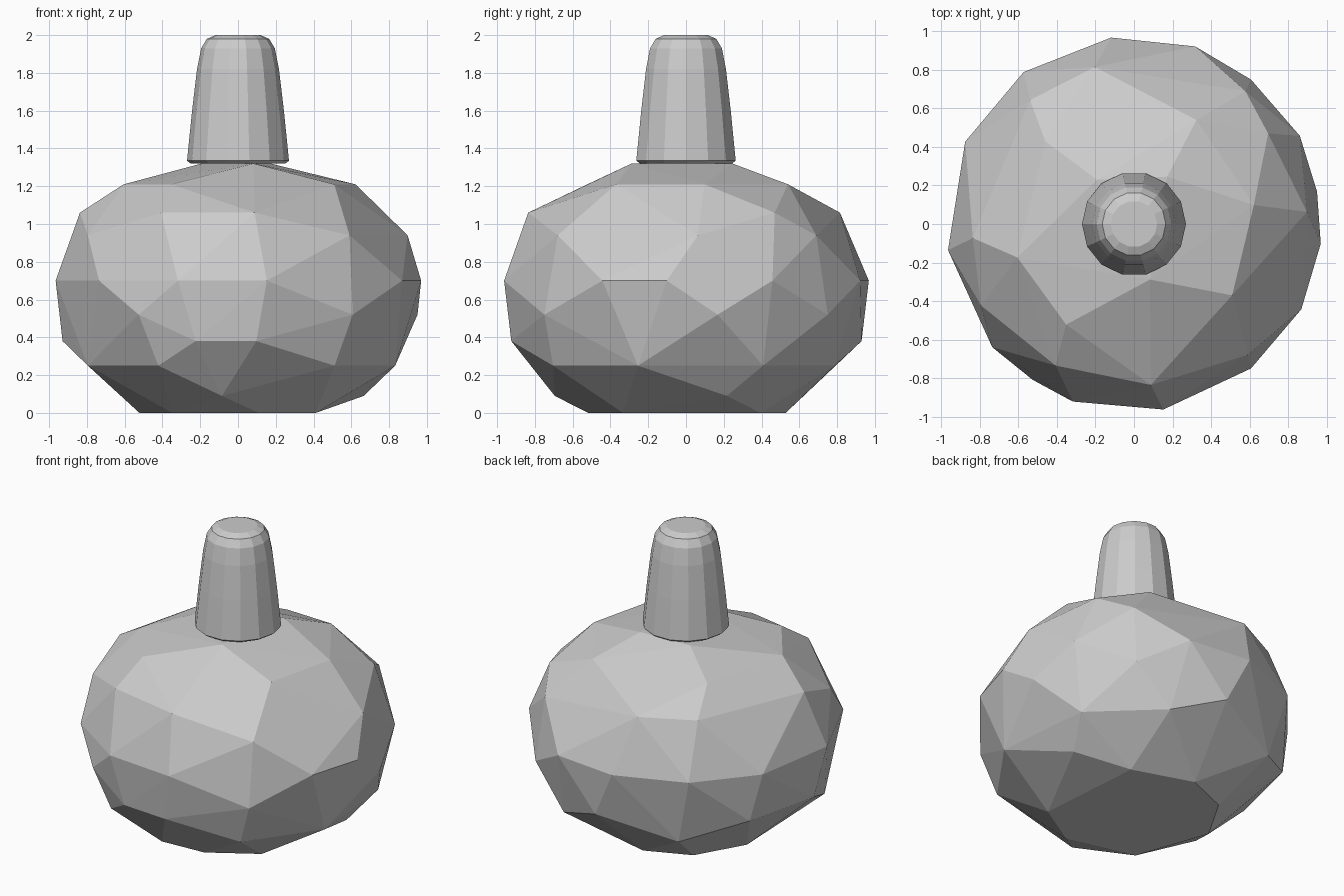
import bpy
import bmesh
import math

cube = bpy.data.objects.get("Cube")
if cube:
    bpy.data.objects.remove(cube, do_unlink=True)


def flat_material(name, colour):
    mat = bpy.data.materials.new(name)
    mat.use_nodes = True
    mat.diffuse_color = colour
    bsdf = next(n for n in mat.node_tree.nodes if n.type == "BSDF_PRINCIPLED")
    bsdf.inputs["Base Color"].default_value = colour
    bsdf.inputs["Roughness"].default_value = 0.8
    return mat


def add_object(name, bm, material):
    bmesh.ops.recalc_face_normals(bm, faces=bm.faces[:])
    mesh = bpy.data.meshes.new(name)
    bm.to_mesh(mesh)
    bm.free()
    mesh.materials.append(material)
    obj = bpy.data.objects.new(name, mesh)
    bpy.context.collection.objects.link(obj)
    return obj


def ring(bm, height, radius, angles):
    """Corner points at one height, by compass angle in degrees."""
    verts = []
    for degrees in angles:
        a = math.radians(degrees)
        verts.append(bm.verts.new((radius * math.cos(a), radius * math.sin(a), height)))
    return verts


grey = flat_material("plain grey", (0.6, 0.6, 0.6, 1.0))

# Squat body: irregular rings of corners wrapped in a faceted skin
body_rings = [
    (1.32, 0.30, (-74, 55, 130)),
    (1.21, 0.63, (-36, 9, 59, 137, -164, -124)),
    (1.06, 0.84, (-84, 34, 104, 130, -175, -119)),
    (0.94, 0.90, (-49, 4, 50, -152)),
    (0.70, 0.975, (-81, -27, -6, 28, 71, 97, 126, 154, -172, -139, -109)),
    (0.52, 0.965, (-51, 10, 51, -123)),
    (0.38, 0.93, (-84, 88, 150, -177, -104)),
    (0.25, 0.87, (-54, -17, 28, 65, 122, -156, -119)),
    (0.09, 0.70, (-97, 18)),
    (0.00, 0.53, (-78, -39, 48, 95, 130, 170, -131)),
]
bm = bmesh.new()
for height, radius, angles in body_rings:
    ring(bm, height, radius, angles)
hull = bmesh.ops.convex_hull(bm, input=bm.verts[:])
loose = [v for v in bm.verts if not v.link_faces]
bmesh.ops.delete(bm, geom=loose, context="VERTS")
add_object("body", bm, grey)

# Tapered neck with a rounded lip at the foot and a rounded cap
SIDES = 14
neck_profile = [
    (1.32, 0.25), (1.335, 0.27), (1.60, 0.243), (1.82, 0.217),
    (1.93, 0.195), (1.98, 0.165), (2.00, 0.12),
]
bm = bmesh.new()
around = [360 * i / SIDES for i in range(SIDES)]
loops = [ring(bm, height, radius, around) for height, radius in neck_profile]
for low, high in zip(loops, loops[1:]):
    for i in range(SIDES):
        j = (i + 1) % SIDES
        bm.faces.new((low[i], low[j], high[j], high[i]))
bm.faces.new(loops[0][::-1])
bm.faces.new(loops[-1])
add_object("neck", bm, grey)
